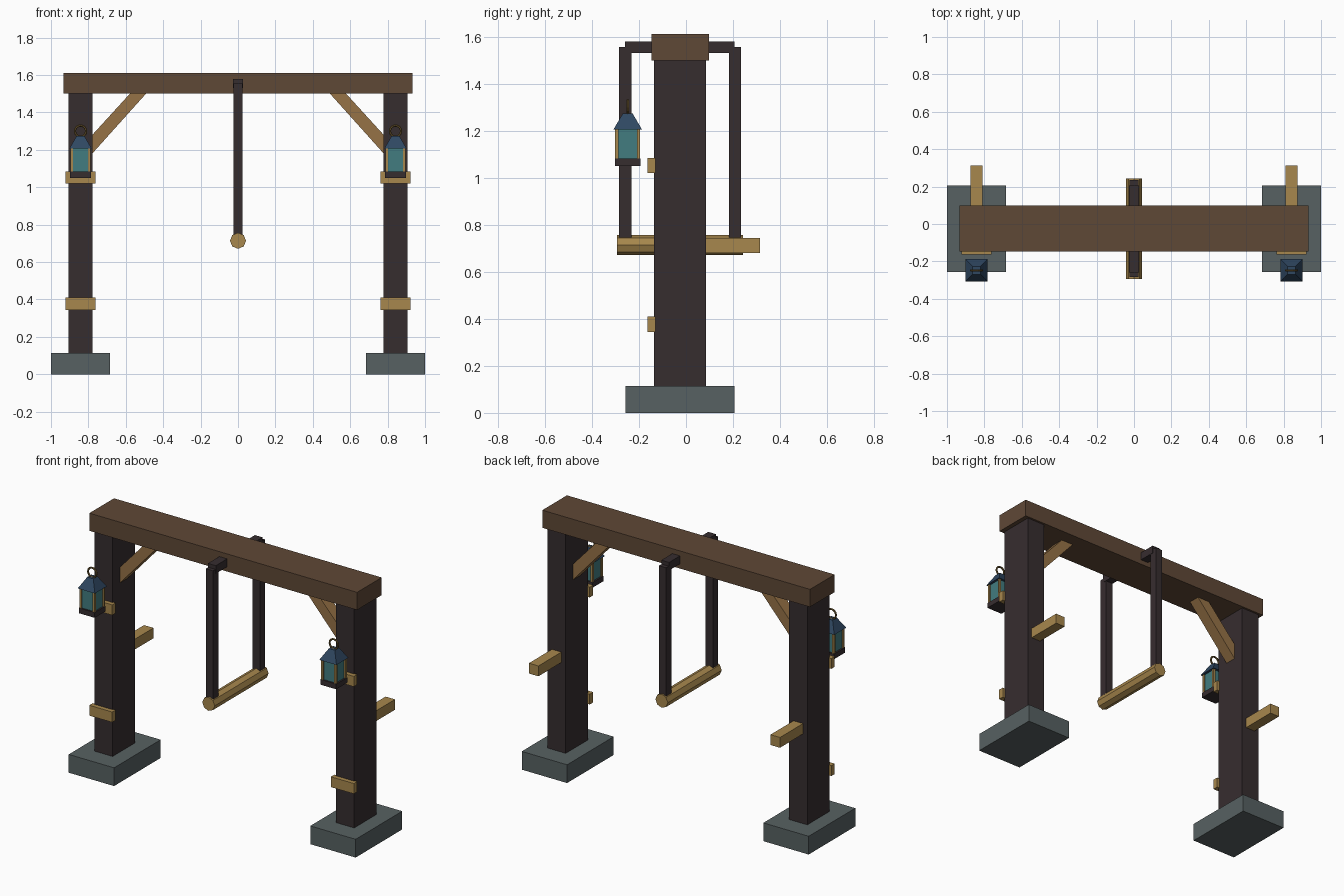
import bpy
import bmesh
from math import pi, sqrt
from mathutils import Matrix

cube = bpy.data.objects.get("Cube")
if cube:
    bpy.data.objects.remove(cube, do_unlink=True)


def material(name, *rgb):
    """Flat colour from 0-255 display values."""
    linear = [((c / 255 + 0.055) / 1.055) ** 2.4 for c in rgb] + [1]
    mat = bpy.data.materials.new(name)
    mat.use_nodes = True
    mat.diffuse_color = linear
    mat.node_tree.nodes["Principled BSDF"].inputs["Base Color"].default_value = linear
    return mat


dark_wood = material("dark wood", 54, 45, 47)
beam_wood = material("brown wood", 95, 72, 54)
pale_wood = material("pale wood", 167, 135, 77)
brace_wood = material("tan wood", 150, 114, 70)
stone = material("grey stone", 87, 97, 98)
glass = material("teal glass", 66, 124, 128)
roof_blue = material("blue roof", 47, 71, 97)
bronze = material("bronze", 112, 90, 48)


def finish(name, bm, mat):
    bmesh.ops.recalc_face_normals(bm, faces=bm.faces)
    mesh = bpy.data.meshes.new(name)
    bm.to_mesh(mesh)
    bm.free()
    mesh.materials.append(mat)
    obj = bpy.data.objects.new(name, mesh)
    bpy.context.collection.objects.link(obj)
    return obj


def box(name, mat, x, y, z):
    """Box from (low, high) ranges on each axis."""
    bm = bmesh.new()
    bmesh.ops.create_cube(bm, size=1)
    for v in bm.verts:
        v.co = [(lo + hi) / 2 + c * (hi - lo) for c, (lo, hi) in zip(v.co, (x, y, z))]
    return finish(name, bm, mat)


def around(c, half):
    return (c - half, c + half)


def cone(name, mat, sides, r1, r2, depth, matrix):
    bm = bmesh.new()
    bmesh.ops.create_cone(bm, cap_ends=True, segments=sides, radius1=r1,
                          radius2=r2, depth=depth, matrix=matrix)
    return finish(name, bm, mat)


def brace(name, side):
    """Slanted strut between post and beam, its ends buried in both."""
    profile = [(0.80, 1.157), (0.483, 1.51), (0.569, 1.51), (0.80, 1.257)]
    bm = bmesh.new()
    face = bm.faces.new([bm.verts.new((side * x, -0.062, z)) for x, z in profile])
    new = bmesh.ops.extrude_face_region(bm, geom=[face])["geom"]
    bmesh.ops.translate(bm, vec=(0, 0.075, 0),
                        verts=[g for g in new if isinstance(g, bmesh.types.BMVert)])
    finish(name, bm, brace_wood)


def lantern(prefix, x, y):
    box(prefix + "lantern_base", dark_wood, around(x, 0.055), around(y, 0.055), (1.05, 1.083))
    box(prefix + "lantern_glass", glass, around(x, 0.045), around(y, 0.045), (1.08, 1.21))
    for i, (sx, sy) in enumerate([(-1, -1), (1, -1), (1, 1), (-1, 1)]):
        box(f"{prefix}lantern_bar_{i + 1}", pale_wood, around(x + sx * 0.046, 0.007),
            around(y + sy * 0.046, 0.007), (1.08, 1.21))
    cone(prefix + "lantern_roof", roof_blue, 4, 0.06 * sqrt(2), 0.021 * sqrt(2), 0.067,
         Matrix.Translation((x, y, 1.24)) @ Matrix.Rotation(pi / 4, 4, "Z"))
    bpy.ops.mesh.primitive_torus_add(
        major_segments=14, minor_segments=6, major_radius=0.03, minor_radius=0.006,
        location=(x, y, 1.3), rotation=(pi / 2, 0, 0))
    ring = bpy.context.object
    ring.name = prefix + "lantern_ring"
    ring.data.materials.append(bronze)


# Top beam
box("top_beam", beam_wood, (-0.933, 0.933), (-0.147, 0.098), (1.5, 1.611))

# Posts with their footings, braces, blocks, pegs and lanterns
for prefix, side in (("right_", -1), ("left_", 1)):
    x = side * 0.842
    box(prefix + "footing", stone, around(x, 0.158), (-0.257, 0.207), (0, 0.115))
    box(prefix + "post", dark_wood, around(x, 0.063), (-0.136, 0.085), (0.02, 1.505))
    brace(prefix + "brace", side)
    box(prefix + "lower_block", pale_wood, around(x, 0.08), (-0.164, -0.13), (0.345, 0.41))
    box(prefix + "upper_block", pale_wood, around(x, 0.08), (-0.164, -0.13), (1.02, 1.085))
    box(prefix + "back_peg", pale_wood, around(x, 0.033), (0.08, 0.314), (0.68, 0.745))
    lantern(prefix, x, -0.248)

# Swing hung over the beam
box("swing_crossbar", dark_wood, around(0, 0.027), (-0.26, 0.207), (1.53, 1.58))
box("swing_front_hanger", dark_wood, around(0, 0.025), (-0.284, -0.232), (0.72, 1.556))
box("swing_back_hanger", dark_wood, around(0, 0.025), (0.182, 0.234), (0.72, 1.556))
cone("swing_bar", pale_wood, 8, 0.043, 0.043, 0.537,
     Matrix.Translation((0, -0.0255, 0.714)) @ Matrix.Rotation(pi / 2, 4, "X"))
